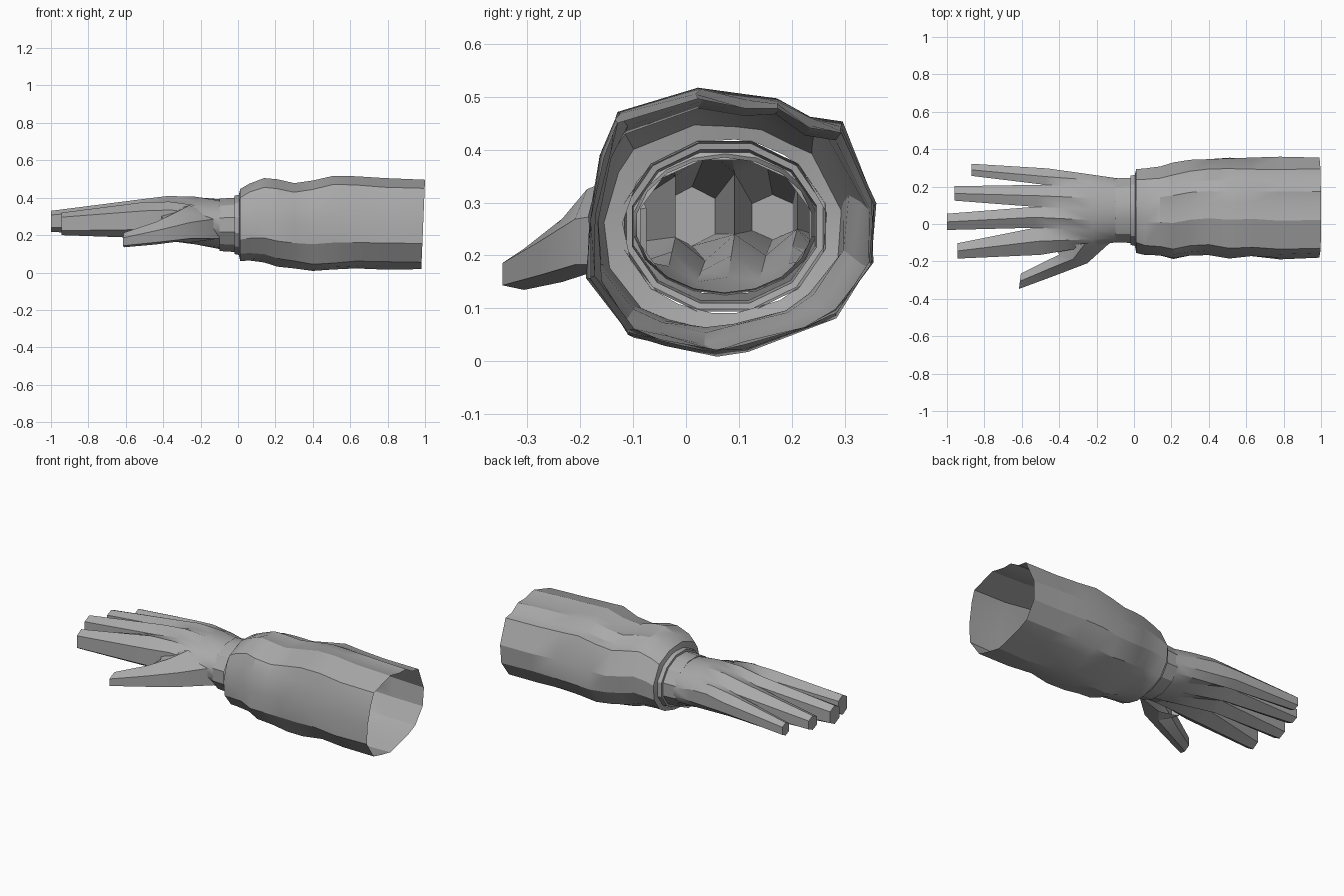
import bpy, bmesh, math
from mathutils import Vector

if "Cube" in bpy.data.objects:
    bpy.data.objects.remove(bpy.data.objects["Cube"])

grey = bpy.data.materials.new("plain grey")
grey.diffuse_color = (0.4, 0.4, 0.4, 1)
grey.use_nodes = True
grey.node_tree.nodes["Principled BSDF"].inputs["Base Color"].default_value = grey.diffuse_color


def finish(bm, name, angle=28):
    bmesh.ops.recalc_face_normals(bm, faces=bm.faces)
    me = bpy.data.meshes.new(name)
    bm.to_mesh(me)
    bm.free()
    ob = bpy.data.objects.new(name, me)
    bpy.context.collection.objects.link(ob)
    me.materials.append(grey)
    bpy.ops.object.select_all(action='DESELECT')
    ob.select_set(True)
    bpy.context.view_layer.objects.active = ob
    bpy.ops.object.shade_smooth_by_angle(angle=math.radians(angle))


def add_ring(bm, pts):
    return [bm.verts.new(p) for p in pts]


def bridge(bm, a, b):
    n = len(a)
    for i in range(n):
        j = (i + 1) % n
        bm.faces.new((a[i], a[j], b[j], b[i]))


def loft(bm, rings):
    vs = [add_ring(bm, r) for r in rings]
    for a, b in zip(vs, vs[1:]):
        bridge(bm, a, b)
    return vs


def oval(x, y0, y1, z0, z1, n, phase=0.0):
    pts = []
    for i in range(n):
        a = math.pi - (i + 0.5) * 2 * math.pi / n + phase
        pts.append(Vector((x, (y0 + y1) / 2 + (y1 - y0) / 2 * math.cos(a),
                           (z0 + z1) / 2 + (z1 - z0) / 2 * math.sin(a))))
    return pts


# Hand: 18-point wrist blended into a knuckle line of four joined hexagons
valley_x = [-0.50, -0.53, -0.53, -0.48, -0.46]
valley_y = [-0.165, -0.02, 0.092, 0.21, 0.297]
valley_hi = [0.33, 0.35, 0.355, 0.335, 0.31]
valley_lo = [0.23, 0.235, 0.24, 0.25, 0.25]
peak_hi = [0.375, 0.39, 0.38, 0.35]
peak_lo = [0.185, 0.19, 0.20, 0.215]
top, low = [], []
for k in range(5):
    top.append(Vector((valley_x[k], valley_y[k], valley_hi[k])))
    low.append(Vector((valley_x[k], valley_y[k], valley_lo[k])))
    if k < 4:
        x = (valley_x[k] + valley_x[k + 1]) / 2
        y = (valley_y[k] + valley_y[k + 1]) / 2
        top.append(Vector((x, y, peak_hi[k])))
        low.append(Vector((x, y, peak_lo[k])))
knuckles = top + low[::-1]
wrist = oval(-0.095, -0.1, 0.248, 0.125, 0.392, 18)
rings = [oval(-0.03, -0.095, 0.24, 0.13, 0.385, 18), wrist]
for f in (0.3, 0.65):
    ring = []
    for i, (a, b) in enumerate(zip(wrist, knuckles)):
        p = a.lerp(b, f)
        if i < 9:
            p.z += 0.024 * math.sin(math.pi * f)
        ring.append(p)
    rings.append(ring)
rings.append(knuckles)
bm = bmesh.new()
root = loft(bm, rings)[-1]

# Fingers: x of tip, side limits, height limits
tips = [(-0.945, -0.185, -0.103, 0.20, 0.32), (-1.0, -0.032, 0.055, 0.218, 0.33),
        (-0.96, 0.125, 0.202, 0.23, 0.315), (-0.868, 0.257, 0.322, 0.22, 0.297)]
for k, (x, y0, y1, z0, z1) in enumerate(tips):
    base = [root[i] for i in (2 * k, 2 * k + 1, 2 * k + 2, 15 - 2 * k, 16 - 2 * k, 17 - 2 * k)]
    m, h = (y0 + y1) / 2, (z1 - z0) * 0.2
    tip = add_ring(bm, [(x, y0, z1 - h), (x, m, z1), (x, y1, z1 - h),
                        (x, y1, z0 + h), (x, m, z0), (x, y0, z0 + h)])
    bridge(bm, base, tip)
    bm.faces.new(tip)
finish(bm, "hand")

# Thumb: hexagonal sections, each given by outer edge, inner edge and heights
sections = [((-0.10, -0.075), (-0.42, -0.13), 0.16, 0.36),
            ((-0.25, -0.21), (-0.40, -0.165), 0.165, 0.325),
            ((-0.42, -0.275), (-0.46, -0.192), 0.15, 0.27),
            ((-0.615, -0.347), (-0.605, -0.265), 0.135, 0.213)]
rings = []
for (ox, oy), (ix, iy), z0, z1 in sections:
    mx, my, h = (ox + ix) / 2, (oy + iy) / 2, (z1 - z0) * 0.22
    rings.append([(ox, oy, z1 - 1.6 * h), (mx, my, z1), (ix, iy, z1 - h),
                  (ix, iy, z0 + h), (mx, my, z0), (ox, oy, z0 + 0.5 * h)])
bm = bmesh.new()
bm.faces.new(loft(bm, rings)[-1])
finish(bm, "thumb")

# Cuff: two stepped bands around the wrist
bm = bmesh.new()
loft(bm, [oval(x, 0.073 - w, 0.073 + w, 0.255 - h, 0.255 + h, 12) for x, w, h in (
    (-0.092, 0.165, 0.13), (-0.1, 0.177, 0.145), (-0.02, 0.18, 0.15),
    (-0.018, 0.192, 0.162), (0.008, 0.197, 0.167))])
finish(bm, "cuff")

# Sleeve: irregular folded outline scaled to the limits of each station
outline = [(0.02, 0.52), (0.11, 0.50), (0.17, 0.50), (0.23, 0.46), (0.29, 0.45),
           (0.35, 0.30), (0.345, 0.18), (0.28, 0.08), (0.22, 0.05), (0.11, 0.015),
           (0.05, 0.0), (-0.04, 0.02), (-0.11, 0.04), (-0.18, 0.15), (-0.18, 0.27),
           (-0.155, 0.40), (-0.13, 0.47)]
# x, side limits, height limits, roundness
stations = [(0.005, -0.12, 0.268, 0.09, 0.42, 1.0), (0.012, -0.155, 0.295, 0.06, 0.45, 0.6),
            (0.06, -0.165, 0.298, 0.062, 0.475, 0.4), (0.14, -0.17, 0.305, 0.055, 0.503, 0.3),
            (0.21, -0.187, 0.325, 0.035, 0.497, 0.2), (0.30, -0.172, 0.342, 0.025, 0.48, 0.2),
            (0.40, -0.165, 0.35, 0.008, 0.497, 0.1), (0.51, -0.18, 0.355, 0.012, 0.52, 0.0),
            (0.63, -0.17, 0.355, 0.02, 0.512, 0.0), (0.78, -0.185, 0.355, 0.02, 0.502, 0.0),
            (0.99, -0.18, 0.355, 0.018, 0.496, 0.0)]
rings = []
for s, (x, y0, y1, z0, z1, rnd) in enumerate(stations):
    ring = []
    for i, (y, z) in enumerate(outline):
        p = Vector(((y + 0.18) / 0.53 - 0.5, z / 0.52 - 0.5))
        p = p.lerp(p.normalized() * 0.5, rnd)
        if 1 < s < 10:
            p *= 1 + 0.018 * math.sin(2.4 * i + 11 * x)
        slant = 0.02 * p.y if s == 10 else 0
        ring.append((x + slant, (y0 + y1) / 2 + p.x * (y1 - y0),
                     (z0 + z1) / 2 + p.y * (z1 - z0)))
    rings.append(ring)
bm = bmesh.new()
loft(bm, rings)
finish(bm, "sleeve", 24)
